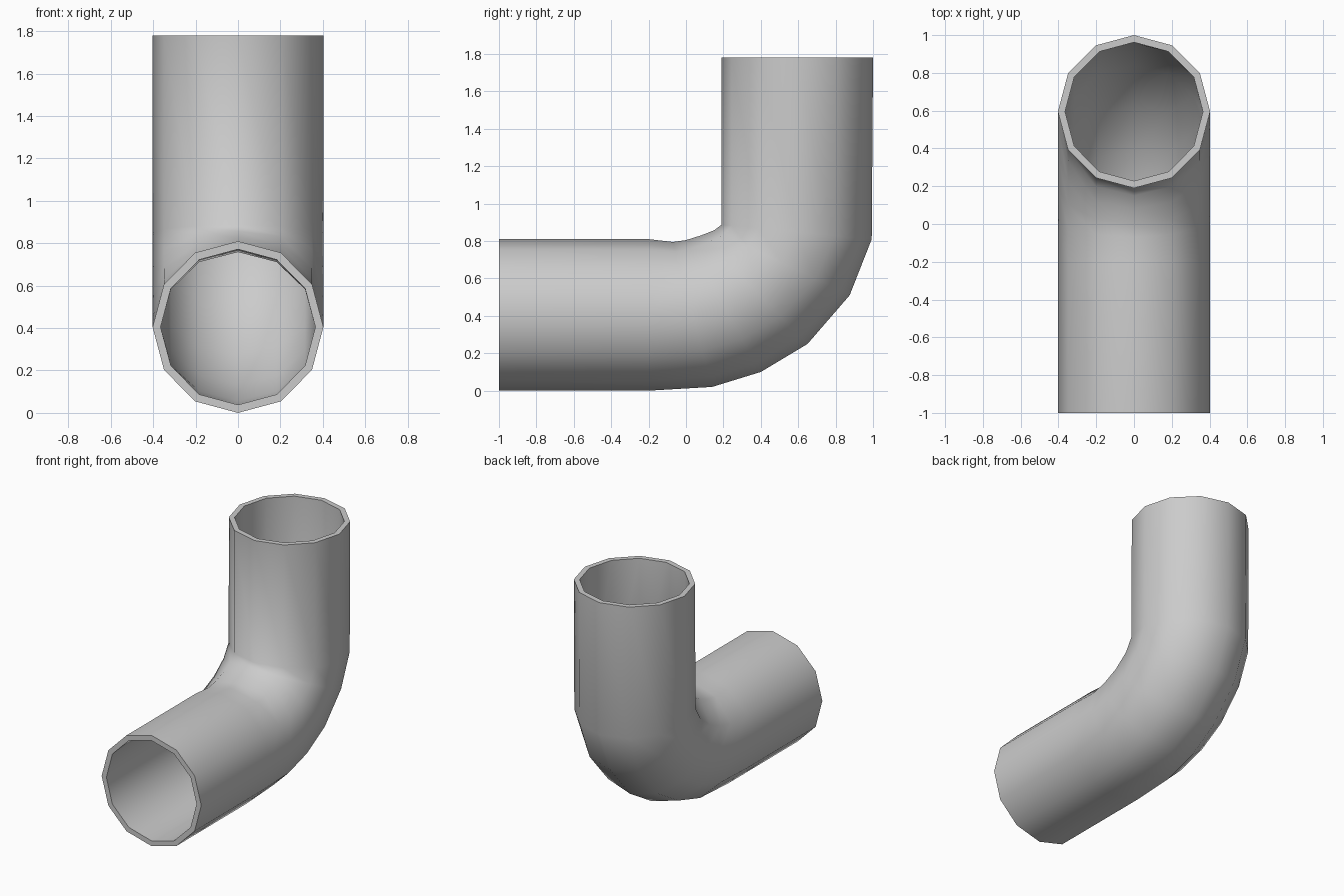
import bpy, bmesh, math
from mathutils import Vector

if "Cube" in bpy.data.objects:
    bpy.data.objects.remove(bpy.data.objects["Cube"])

SIDES, RADIUS, INNER = 12, 0.403, 0.365

# Bend stations as (y, z) on the outside and the inside of the elbow
stations = [
    ((-1.00, 0.00), (-1.00, 0.81)),
    ((-0.20, 0.00), (-0.20, 0.81)),
    ((0.14, 0.02), (-0.07, 0.795)),
    ((0.40, 0.10), (0.00, 0.805)),
    ((0.65, 0.25), (0.08, 0.83)),
    ((0.875, 0.51), (0.15, 0.857)),
    ((0.993, 0.81), (0.19, 0.887)),
    ((1.00, 1.78), (0.19, 1.78)),
]

bm = bmesh.new()


def ring(station, radius):
    outer, inner = (Vector((0, *p)) for p in station)
    centre = (outer + inner) / 2
    spoke = (outer - inner) / 2 * (radius / RADIUS)
    across = Vector((radius, 0, 0))
    angles = [2 * math.pi * i / SIDES for i in range(SIDES)]
    return [bm.verts.new(centre + spoke * math.cos(a) + across * math.sin(a)) for a in angles]


def bridge(a, b, smooth):
    for i in range(SIDES):
        j = (i + 1) % SIDES
        bm.faces.new((a[i], a[j], b[j], b[i])).smooth = smooth


# Outer wall, inner wall and flat end rims
outside = [ring(s, RADIUS) for s in stations]
inside = [ring(s, INNER) for s in stations]
for wall in (outside, inside):
    for a, b in zip(wall, wall[1:]):
        bridge(a, b, True)
for end in (0, -1):
    bridge(outside[end], inside[end], False)
    for loop in (outside[end], inside[end]):
        for i in range(SIDES):
            bm.edges.get((loop[i], loop[(i + 1) % SIDES])).smooth = False

bmesh.ops.recalc_face_normals(bm, faces=bm.faces)
mesh = bpy.data.meshes.new("elbow_pipe")
bm.to_mesh(mesh)
bm.free()
pipe = bpy.data.objects.new("elbow_pipe", mesh)
bpy.context.collection.objects.link(pipe)
